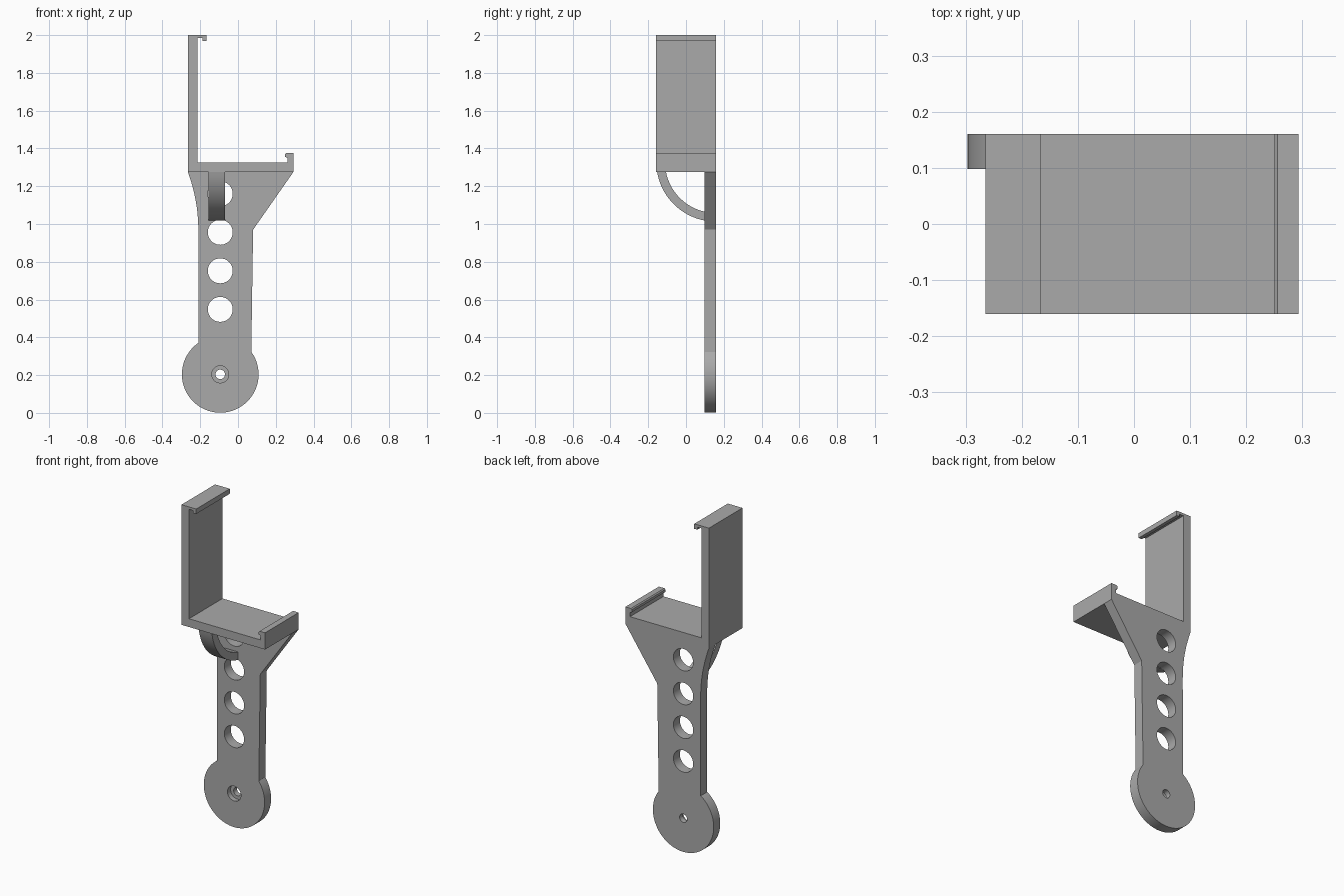
import bpy, bmesh, math
from mathutils import Matrix

if "Cube" in bpy.data.objects:
    bpy.data.objects.remove(bpy.data.objects["Cube"], do_unlink=True)

GREY = (0.40, 0.40, 0.40, 1)
grey = bpy.data.materials.new("plain grey plastic")
grey.use_nodes = True
grey.diffuse_color = GREY
grey.node_tree.nodes["Principled BSDF"].inputs["Base Color"].default_value = GREY

HUB_X, HUB_Z, HUB_R = -0.094, 0.204, 0.203
BACK, ARM_FRONT, FRONT = 0.16, 0.098, -0.16
SHELF = 1.275


def arc(cx, cy, r, start, end, steps):
    """Points along an arc, angles in degrees."""
    angles = [math.radians(start + (end - start) * i / steps) for i in range(steps + 1)]
    return [(cx + r * math.cos(a), cy + r * math.sin(a)) for a in angles]


def extrude(name, points, low, high, axis):
    """Extrude an outline along y (points are x, z) or along x (points are y, z)."""
    bm = bmesh.new()
    place = (lambda p: (p[0], low, p[1])) if axis == "y" else (lambda p: (low, p[0], p[1]))
    face = bm.faces.new([bm.verts.new(place(p)) for p in points])
    new = bmesh.ops.extrude_face_region(bm, geom=[face])["geom"]
    shift = (0, high - low, 0) if axis == "y" else (high - low, 0, 0)
    bmesh.ops.translate(bm, vec=shift, verts=[v for v in new if isinstance(v, bmesh.types.BMVert)])
    bmesh.ops.recalc_face_normals(bm, faces=bm.faces)
    mesh = bpy.data.meshes.new(name)
    bm.to_mesh(mesh)
    bm.free()
    mesh.materials.append(grey)
    obj = bpy.data.objects.new(name, mesh)
    bpy.context.collection.objects.link(obj)
    return obj


def activate(obj):
    bpy.ops.object.select_all(action="DESELECT")
    obj.select_set(True)
    bpy.context.view_layer.objects.active = obj


def drill(obj, z, radius, y0, y1):
    """Cut a round hole through the arm along y."""
    cutter = extrude("hole_cutter", arc(HUB_X, z, radius, 0, 352.5, 47), y0, y1, "y")
    cutter.hide_render = True
    activate(obj)
    mod = obj.modifiers.new("hole", "BOOLEAN")
    mod.operation, mod.solver, mod.object = "DIFFERENCE", "EXACT", cutter
    bpy.ops.object.modifier_apply(modifier=mod.name)
    bpy.data.objects.remove(cutter, do_unlink=True)


# Arm: flared top, straight shank and round hub
left_flare = [(-0.21 - 0.055 * t ** 2, 0.97 + (SHELF - 0.97) * t) for t in [i / 10 for i in range(11)]]
outline = [(0.293, SHELF), (0.08, 0.97)]
outline += arc(HUB_X, HUB_Z, HUB_R, 36, -235, 72)
outline += left_flare
arm = extrude("arm", outline, ARM_FRONT, BACK, "y")
for i in range(4):
    drill(arm, 0.548 + 0.204 * i, 0.066, 0, 0.3)
drill(arm, HUB_Z, 0.025, 0, 0.3)
drill(arm, HUB_Z, 0.045, 0, 0.128)

# Cradle: back wall with top lip, shelf and end hook
cradle = extrude("cradle", [
    (-0.265, SHELF), (0.293, SHELF), (0.293, 1.376), (0.256, 1.376), (0.25, 1.37),
    (0.25, 1.355), (0.262, 1.35), (0.262, 1.325), (-0.215, 1.325), (-0.215, 1.985),
    (-0.188, 1.985), (-0.188, 1.97), (-0.167, 1.97), (-0.167, 2.0), (-0.265, 2.0),
], FRONT, BACK, "y")

# Curved brace under the shelf
def brace_arc(r):
    cy, cz = 0.157, 1.327
    start = 180 + math.degrees(math.asin((cz - SHELF) / r))
    end = 180 + math.degrees(math.acos((cy - ARM_FRONT) / r))
    return arc(cy, cz, r, start, end, 20)


brace = extrude("curved_brace", brace_arc(0.314) + brace_arc(0.268)[::-1], -0.155, -0.068, "x")

for obj in (arm, cradle, brace):
    activate(obj)
    bpy.ops.object.shade_smooth_by_angle(angle=math.radians(30))
